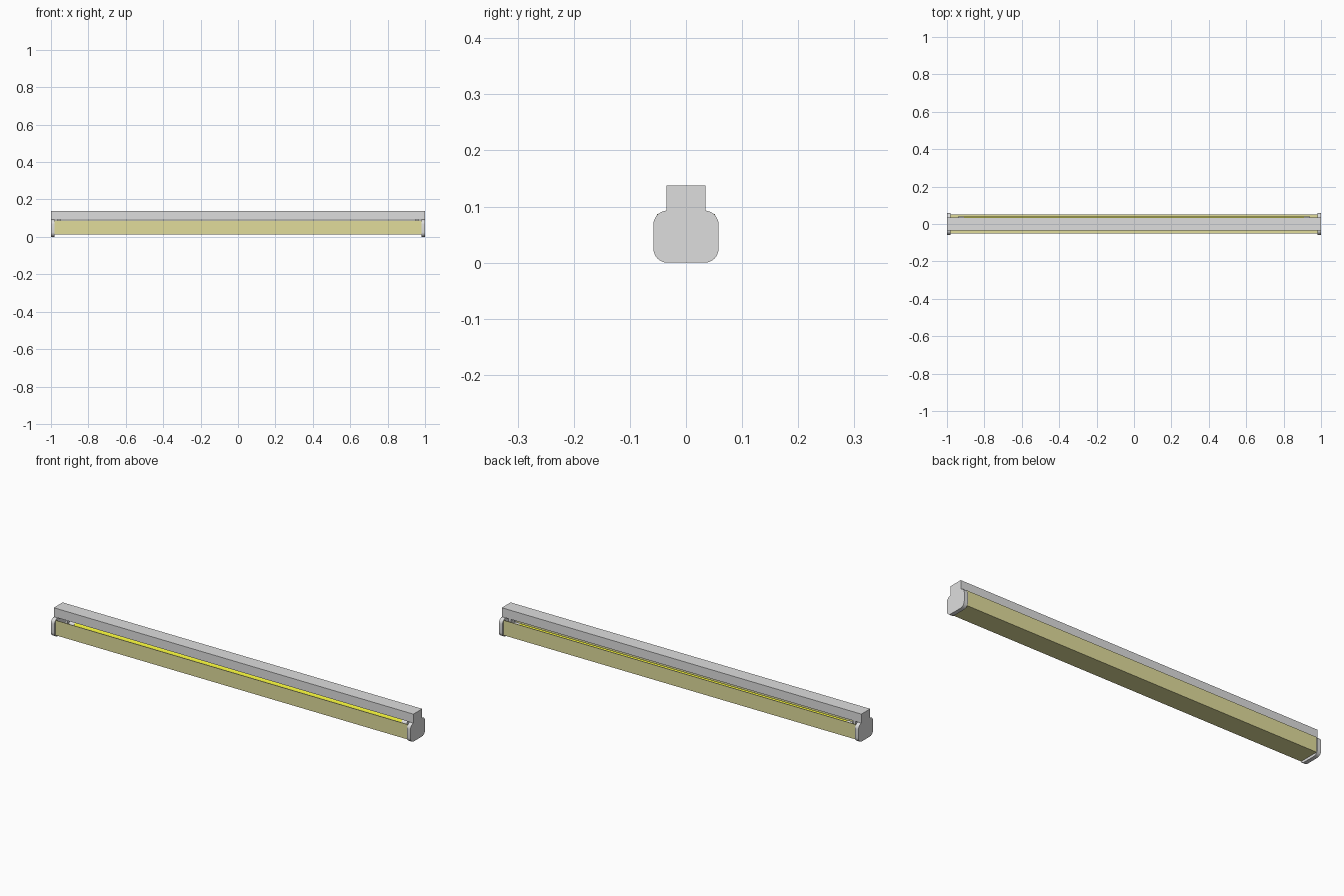
import bpy, bmesh, math
from mathutils import Matrix

cube = bpy.data.objects.get("Cube")
if cube:
    bpy.data.objects.remove(cube, do_unlink=True)


def material(name, rgb):
    m = bpy.data.materials.new(name)
    m.use_nodes = True
    m.diffuse_color = (*rgb, 1)
    m.node_tree.nodes["Principled BSDF"].inputs["Base Color"].default_value = (*rgb, 1)
    return m


GREY = material("light grey", (0.73, 0.73, 0.73))
CREAM = material("pale yellow", (0.75, 0.72, 0.33))
YELLOW = material("bright yellow", (1.0, 1.0, 0.05))


def finish(name, bm, mat, smooth=False):
    bmesh.ops.recalc_face_normals(bm, faces=bm.faces)
    mesh = bpy.data.meshes.new(name)
    bm.to_mesh(mesh)
    bm.free()
    mesh.materials.append(mat)
    ob = bpy.data.objects.new(name, mesh)
    bpy.context.collection.objects.link(ob)
    if smooth:
        bpy.ops.object.select_all(action="DESELECT")
        ob.select_set(True)
        bpy.context.view_layer.objects.active = ob
        bpy.ops.object.shade_smooth_by_angle(angle=math.radians(35))
    return ob


def extrude_x(name, outline, x0, x1, mat, smooth=False):
    """Extrude a closed (y, z) outline from x0 to x1."""
    bm = bmesh.new()
    face = bm.faces.new([bm.verts.new((x0, y, z)) for y, z in outline])
    out = bmesh.ops.extrude_face_region(bm, geom=[face])
    moved = [v for v in out["geom"] if isinstance(v, bmesh.types.BMVert)]
    bmesh.ops.translate(bm, verts=moved, vec=(x1 - x0, 0, 0))
    return finish(name, bm, mat, smooth)


def rect(y0, y1, z0, z1):
    return [(y0, z0), (y1, z0), (y1, z1), (y0, z1)]


def rounded_rect(half, z0, z1, r, steps=8):
    pts = []
    corners = [(half - r, z0 + r), (half - r, z1 - r), (r - half, z1 - r), (r - half, z0 + r)]
    for i, (cy, cz) in enumerate(corners):
        for k in range(steps + 1):
            a = math.pi / 2 * (i - 1 + k / steps)
            pts.append((cy + r * math.cos(a), cz + r * math.sin(a)))
    return pts


def rod(name, x0, x1, y, z, r, mat, sides=32):
    bm = bmesh.new()
    move = Matrix.Translation(((x0 + x1) / 2, y, z)) @ Matrix.Rotation(math.pi / 2, 4, "Y")
    bmesh.ops.create_cone(bm, cap_ends=True, segments=sides, radius1=r, radius2=r,
                          depth=abs(x1 - x0), matrix=move)
    return finish(name, bm, mat, True)


# Housing channel along the top
SHOULDER = 0.093
extrude_x("housing", rect(-0.035, 0.035, SHOULDER, 0.138), -1, 1, GREY)

# Trough-shaped diffuser, open at the top
w, t, low, high = 0.052, 0.003, 0.012, 0.087
trough = [(-w, high), (-w, low), (w, low), (w, high),
          (w - t, high), (w - t, low + t), (t - w, low + t), (t - w, high)]
extrude_x("diffuser", trough, -0.98, 0.98, CREAM)

# Lamp tube, set slightly towards the back
TY, TZ = 0.018, 0.052
rod("lamp_tube", -0.91, 0.91, TY, TZ, 0.022, YELLOW)

# End caps, tube ends, pins and holders, mirrored
for side, s in (("left", 1), ("right", -1)):
    extrude_x(side + "_end_cap", rounded_rect(0.058, 0, SHOULDER, 0.025), s * 0.98, s, GREY, True)
    rod(side + "_tube_end", s * 0.91, s * 0.94, TY, TZ, 0.0225, GREY)
    extrude_x(side + "_lamp_holder", rect(TY - 0.014, TY + 0.014, 0.03, SHOULDER),
              s * 0.95, s * 0.965, GREY)
    for dz in (-0.008, 0.008):
        rod(side + "_pin", s * 0.94, s * 0.95, TY, TZ + dz, 0.002, GREY, 12)
